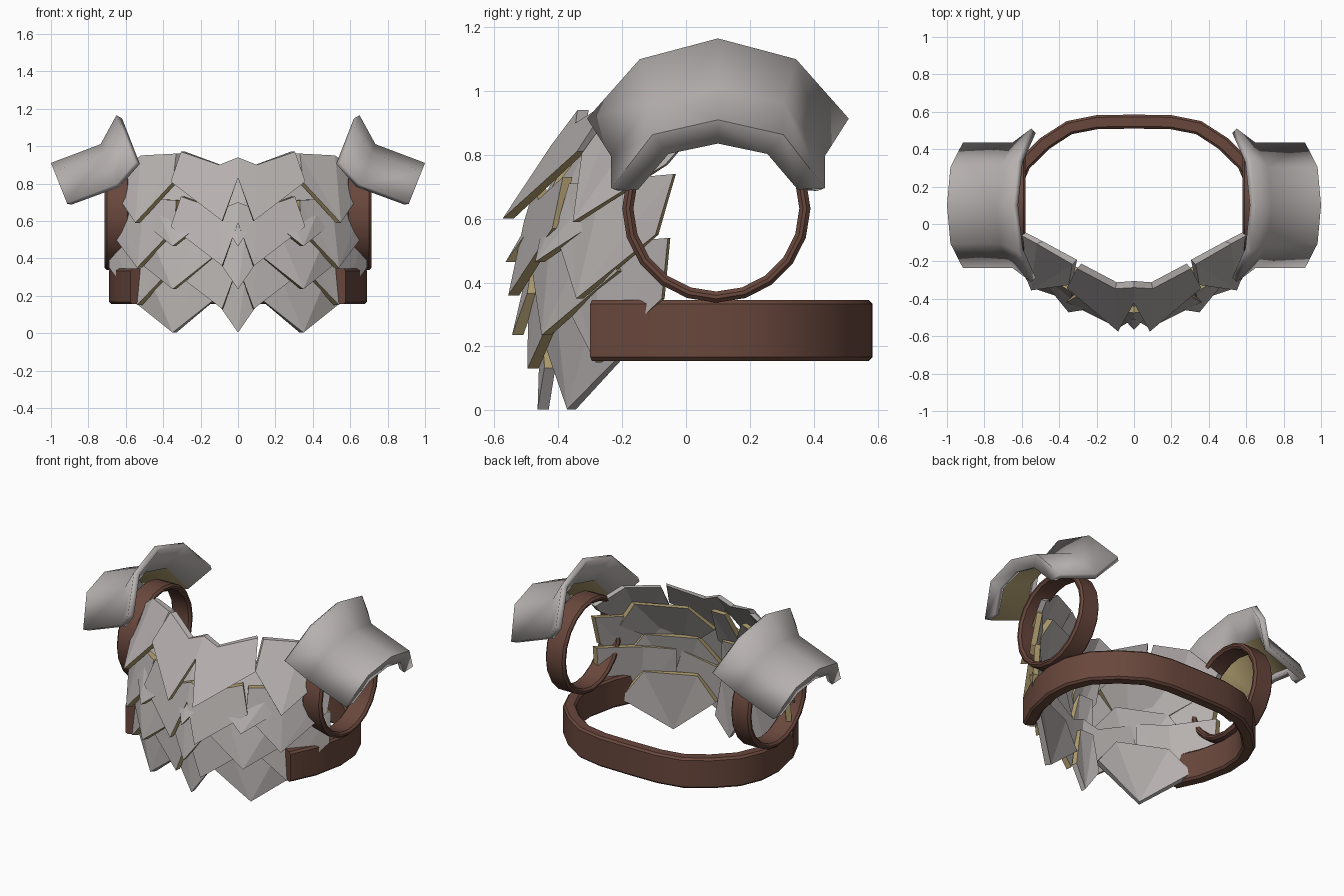
import bpy, bmesh, math
from mathutils import Vector

if "Cube" in bpy.data.objects:
    bpy.data.objects.remove(bpy.data.objects["Cube"])


def material(name, rgb):
    m = bpy.data.materials.new(name)
    m.diffuse_color = (*rgb, 1)
    m.use_nodes = True
    m.node_tree.nodes["Principled BSDF"].inputs["Base Color"].default_value = m.diffuse_color
    return m


STEEL = material("pale steel", (0.47, 0.44, 0.43))
GOLD = material("dull gold", (0.46, 0.36, 0.17))
LEATHER = material("brown leather", (0.14, 0.063, 0.045))


def finish(bm, name, mats, smooth=None):
    me = bpy.data.meshes.new(name)
    bm.to_mesh(me)
    bm.free()
    ob = bpy.data.objects.new(name, me)
    bpy.context.collection.objects.link(ob)
    for m in mats:
        me.materials.append(m)
    if smooth:
        bpy.ops.object.select_all(action='DESELECT')
        ob.select_set(True)
        bpy.context.view_layer.objects.active = ob
        bpy.ops.object.shade_smooth_by_angle(angle=math.radians(smooth))
    return ob


# ---- chest scales: overlapping rows of folded plates ----
CURVE = [(0, -0.595), (0.085, -0.575), (0.36, -0.50), (0.55, -0.37), (0.72, -0.15)]


def base_y(x):
    x = abs(x)
    for (x0, y0), (x1, y1) in zip(CURVE, CURVE[1:]):
        if x <= x1:
            return y0 + (y1 - y0) * (x - x0) / (x1 - x0)
    return CURVE[-1][1]


def plate(bm, outline, row, tip_z, shift, slope, side=1):
    """First outline point is the tip; its two edges are the lower edges."""
    front, back = [], []
    for x, h in outline:
        p = Vector((side * x, base_y(x) + shift + slope * h, tip_z + h))
        inward = Vector((-p.x, 0.1 - p.y, 0)).normalized()
        front.append(bm.verts.new(p))
        back.append(bm.verts.new(p + inward * 0.035))
    n = len(outline)
    faces = []
    for i in range(1, n - 1):
        faces.append(bm.faces.new((front[0], front[i], front[i + 1])))
        faces.append(bm.faces.new((back[0], back[i + 1], back[i])))
    for i in range(n):
        j = (i + 1) % n
        f = bm.faces.new((front[i], back[i], back[j], front[j]))
        lower = i in (0, n - 1)
        f.material_index = int(row != 5 if lower else row != 0)
        faces.append(f)
    bmesh.ops.recalc_face_normals(bm, faces=faces)


INNER = [(0.085, 0), (0.36, 0.21), (0.305, 0.37), (0.1, 0.3), (0, 0.34), (0, 0.23)]
OUTER_TOP = [(0.55, 0), (0.67, 0.18), (0.675, 0.23), (0.52, 0.36), (0.33, 0.37), (0.35, 0.215)]
OUTER = [(0.54, 0), (0.69, 0.2), (0.69, 0.39), (0.5, 0.37), (0.33, 0.36), (0.34, 0.21)]
MIDDLE = [(0.35, 0), (0.6, 0.2), (0.5, 0.36), (0.2, 0.36), (0.085, 0.21)]
CENTRE = [(0, 0), (0.09, 0.13), (0.05, 0.37), (-0.05, 0.37), (-0.09, 0.13)]

# tip height, depth shift and lean of each row
ROWS = [(0.60, 0.0, 0.75), (0.465, 0.03, 0.55), (0.36, 0.018, 0.3),
        (0.235, 0.05, 0.2), (0.13, 0.078, 0.1), (0.003, 0.13, 0.0)]
for row, (z, shift, slope) in enumerate(ROWS):
    bm = bmesh.new()
    for side in (1, -1):
        if row % 2 == 0:
            plate(bm, INNER, row, z, shift, slope, side)
            outer_z = z + (0.02 if row == 4 else -0.01)
            plate(bm, OUTER if row else OUTER_TOP, row, outer_z, shift + 0.015, slope, side)
        else:
            plate(bm, MIDDLE, row, z, shift, slope, side)
    if row % 2:
        plate(bm, CENTRE, row, z, shift, slope)
    finish(bm, f"chest_scales_row_{row + 1}", [STEEL, GOLD])


# ---- leather straps: a rounded section swept along a path ----
def sweep(name, points, outs, across, width, thick, closed):
    b = 0.012
    section = [(0, b), (0, width - b), (-b, width), (b - thick, width),
               (-thick, width - b), (-thick, b), (b - thick, 0), (-b, 0)]
    bm = bmesh.new()
    rings = [[bm.verts.new(p + o * d + across * w) for d, w in section]
             for p, o in zip(points, outs)]
    k = len(section)
    for i in range(len(rings) if closed else len(rings) - 1):
        a, c = rings[i], rings[(i + 1) % len(rings)]
        for j in range(k):
            bm.faces.new((a[j], a[(j + 1) % k], c[(j + 1) % k], c[j]))
    if not closed:
        bm.faces.new(rings[0])
        bm.faces.new(rings[-1])
    bmesh.ops.recalc_face_normals(bm, faces=bm.faces[:])
    return finish(bm, name, [LEATHER], 40)


# waist belt, open at the front
half = [(0.575, -0.30), (0.65, -0.14), (0.69, 0.05), (0.68, 0.2), (0.62, 0.34),
        (0.5, 0.46), (0.36, 0.55), (0.2, 0.582)]
path = [Vector((x, y, 0.155)) for x, y in half] + [Vector((0, 0.585, 0.155))]
path += [Vector((-x, y, 0.155)) for x, y in reversed(half)]
outs = []
for i in range(len(path)):
    t = path[min(i + 1, len(path) - 1)] - path[max(i - 1, 0)]
    outs.append(Vector((t.y, -t.x, 0)).normalized())
sweep("waist_belt", path, outs, Vector((0, 0, 1)), 0.19, 0.075, False)

# arm loops
for side, label in ((1, "right"), (-1, "left")):
    n = 20
    outs = [Vector((0, math.cos(2 * math.pi * i / n), math.sin(2 * math.pi * i / n)))
            for i in range(n)]
    pts = [Vector((side * 0.58, 0.095, 0.632)) + o * 0.295 for o in outs]
    sweep(f"arm_loop_{label}", pts, outs, Vector((side, 0, 0)), 0.133, 0.035, True)

# ---- shoulder guards: flared collar, tilted half tube and inward lip ----
# crown position (x, z), then end and knee offsets (along y, down the tilted axis)
PROFILE = [((0.65, 1.165), (0.41, -0.27), (0.245, -0.07)),
           ((0.735, 1.01), (0.335, -0.23), (0.205, -0.05)),
           ((1.0, 0.91), (0.335, -0.23), (0.205, -0.05)),
           ((1.0, 0.91), (0.25, -0.235), (0.155, -0.115))]
for side, label in ((1, "right"), (-1, "left")):
    bm = bmesh.new()
    grid = []
    for i, ((x, z), end, knee) in enumerate(PROFILE):
        crown = (0, -0.08 if i == 3 else 0)
        arc = [(-end[0], end[1]), (-knee[0], knee[1]), crown, knee, end]
        grid.append([bm.verts.new((side * (x + 0.37 * u), 0.1 + y, z + 0.93 * u))
                     for y, u in arc])
    for i in range(3):
        for j in range(4):
            quad = [grid[i][j], grid[i + 1][j], grid[i + 1][j + 1], grid[i][j + 1]]
            f = bm.faces.new(quad if side == 1 else quad[::-1])
            f.material_index = 0 if i == 1 else 2   # only the tube is gold inside
    bm.normal_update()
    bm.faces.ensure_lookup_table()
    if bm.faces[5].normal.z < 0:
        bmesh.ops.reverse_faces(bm, faces=bm.faces[:])
    guard = finish(bm, f"shoulder_guard_{label}", [STEEL, GOLD, STEEL], 60)
    mod = guard.modifiers.new("thickness", 'SOLIDIFY')
    mod.thickness = 0.035
    mod.offset = -1
    mod.material_offset = 1
